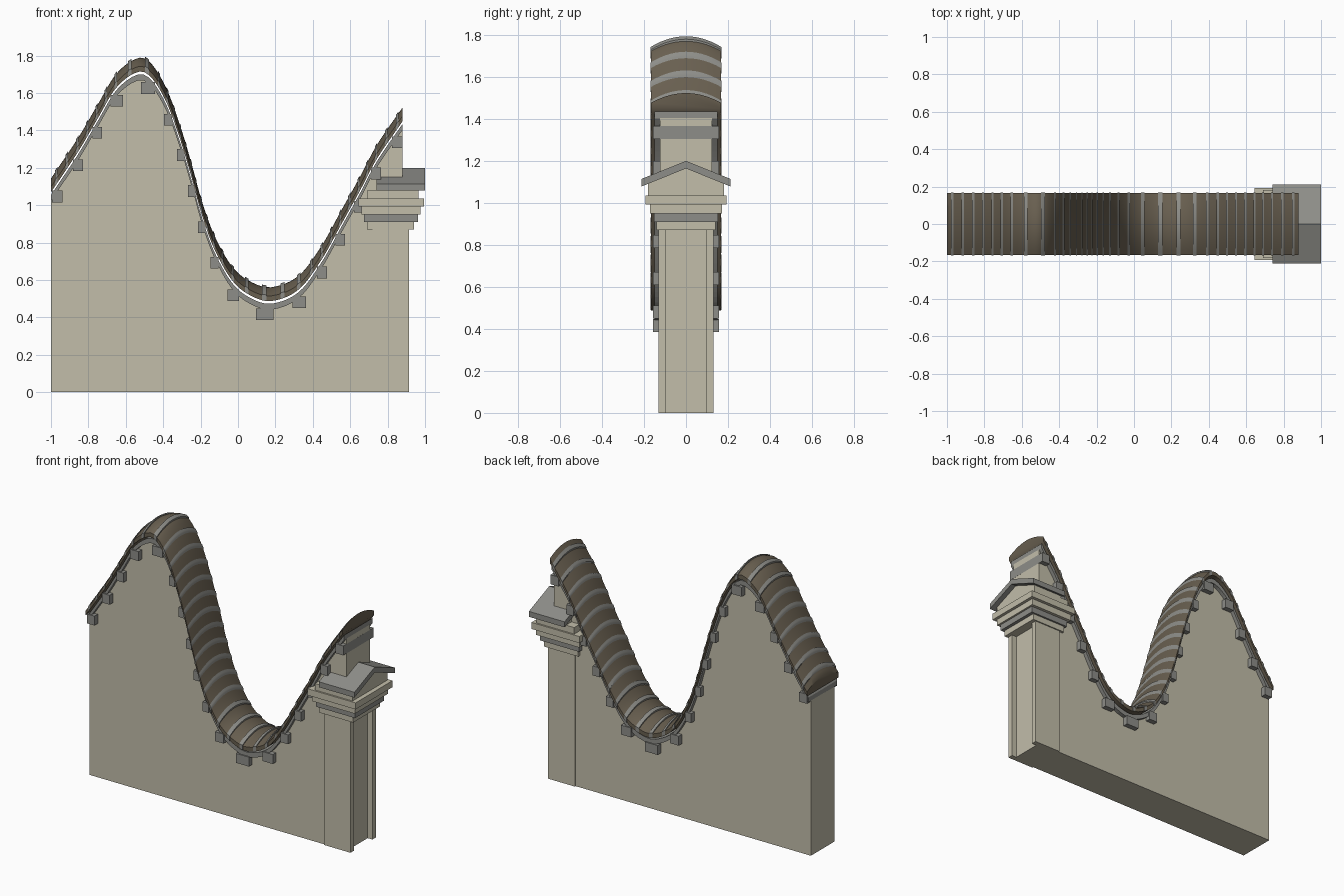
import bpy, bmesh, math

cube = bpy.data.objects.get("Cube")
if cube:
    bpy.data.objects.remove(cube, do_unlink=True)


def material(name, rgb):
    m = bpy.data.materials.new(name)
    m.use_nodes = True
    m.diffuse_color = (*rgb, 1)
    m.node_tree.nodes["Principled BSDF"].inputs["Base Color"].default_value = (*rgb, 1)
    return m


STONE = material("pale stone", (0.54, 0.51, 0.40))
GREY = material("grey stone", (0.27, 0.27, 0.25))
TILE = material("brown tile", (0.14, 0.115, 0.08))

# Height line of the wall top, from the low end to the pillar end
LINE = [(-1, 1.025), (-.85, 1.25), (-.75, 1.42), (-.65, 1.585), (-.53, 1.67),
        (-.46, 1.635), (-.38, 1.5), (-.31, 1.31), (-.25, 1.11), (-.195, .91),
        (-.126, .72), (-.024, .545), (.09, .462), (.19, .445), (.33, .51),
        (.45, .67), (.55, .85), (.65, 1.03), (.74, 1.2), (.88, 1.405)]


def tangent(i):
    a, b = LINE[max(i - 1, 0)], LINE[min(i + 1, len(LINE) - 1)]
    return (b[1] - a[1]) / (b[0] - a[0])


def height(x):
    """Smooth cubic through the height line."""
    i = 0
    while i < len(LINE) - 2 and x > LINE[i + 1][0]:
        i += 1
    (x0, z0), (x1, z1) = LINE[i], LINE[i + 1]
    d = x1 - x0
    t = (x - x0) / d
    s = 1 - t
    return (z0 * (1 + 2 * t) * s * s + z1 * t * t * (3 - 2 * t)
            + d * t * s * (s * tangent(i) - t * tangent(i + 1)))


# Arc-length table, used to space repeated parts evenly along the wall top
STEPS = 800
XS = [-1 + 1.88 * i / STEPS for i in range(STEPS + 1)]
ARC = [0]
for a, b in zip(XS, XS[1:]):
    ARC.append(ARC[-1] + math.hypot(b - a, height(b) - height(a)))
LENGTH = ARC[-1]


def x_at(dist):
    dist = min(max(dist, 0), LENGTH)
    i = 0
    while i < STEPS - 1 and ARC[i + 1] < dist:
        i += 1
    return XS[i] + (XS[i + 1] - XS[i]) * (dist - ARC[i]) / (ARC[i + 1] - ARC[i])


def loft(bm, rings):
    """Skin a list of closed cross-sections and cap both ends."""
    rows = [[bm.verts.new(p) for p in ring] for ring in rings]
    for r, s in zip(rows, rows[1:]):
        for j in range(len(r)):
            k = (j + 1) % len(r)
            bm.faces.new((r[j], r[k], s[k], s[j]))
    bm.faces.new(rows[0])
    bm.faces.new(rows[-1])


def finish(bm, name, mat, smooth=False):
    bmesh.ops.recalc_face_normals(bm, faces=bm.faces)
    mesh = bpy.data.meshes.new(name)
    bm.to_mesh(mesh)
    bm.free()
    mesh.materials.append(mat)
    if smooth:
        mesh.shade_smooth()
        mesh.set_sharp_from_angle(angle=math.radians(35))
    ob = bpy.data.objects.new(name, mesh)
    bpy.context.collection.objects.link(ob)
    return ob


def follow(bm, section, start, end, count):
    """Sweep a (y, z) section along the wall top between two distances."""
    xs = [x_at(start + (end - start) * i / count) for i in range(count + 1)]
    loft(bm, [[(x, y, height(x) + z) for y, z in section] for x in xs])


def prism(name, mat, section, x0, x1):
    bm = bmesh.new()
    loft(bm, [[(x, y, z) for y, z in section] for x in (x0, x1)])
    return finish(bm, name, mat)


def box_section(half, z0, z1):
    return [(-half, z0), (half, z0), (half, z1), (-half, z1)]


def barrel(half, base, side, top, n=14):
    """Flat-bottomed section with an arched top."""
    arch = []
    for i in range(n + 1):
        u = 1 - 2 * i / n
        arch.append((half * u, side + (top - side) * (1 - u * u)))
    return [(-half, base), (half, base)] + arch


# Wall body
bm = bmesh.new()
xs = [x_at(LENGTH * i / 110) for i in range(111)]
loft(bm, [[(x, -.124, 0), (x, .124, 0), (x, .124, height(x)), (x, -.124, height(x))] for x in xs])
finish(bm, "wall", STONE)

# Grey moulding under the tiles
bm = bmesh.new()
follow(bm, box_section(.15, -.002, .03), 0, LENGTH, 110)
finish(bm, "coping_moulding", GREY)

# Arched tile covering, with raised joint rings
bm = bmesh.new()
follow(bm, barrel(.166, .044, .072, .118), 0, LENGTH, 130)
finish(bm, "tile_covering", TILE, True)

bm = bmesh.new()
joints = round(LENGTH / .1)
for i in range(joints):
    mid = LENGTH * (i + .5) / joints
    follow(bm, barrel(.169, .046, .077, .128), mid - .012, mid + .012, 2)
finish(bm, "tile_joints", GREY, True)

# Blocks hanging below the moulding, narrower where the wall is steep
bm = bmesh.new()
blocks = 18
for i in range(blocks):
    s = .06 + (LENGTH - .11) * i / (blocks - 1)
    x = x_at(s)
    slope = (height(x + .01) - height(x - .01)) / .02
    w = max(.043 / math.hypot(1, slope), .016) + .004
    z = height(x) - .028
    loft(bm, [[(xx, y, zz) for y, zz in box_section(.158, z - .031, z + .031)] for xx in (x - w, x + w)])
finish(bm, "bracket_blocks", GREY)

# Pillar faces on both sides, leaving a recess in the end
for side, label in ((-1, "front"), (1, "back")):
    prism("pillar_" + label, STONE,
          [(side * .097, 0), (side * .132, 0), (side * .132, .88), (side * .097, .88)], .72, .915)

# Stepped pillar capital
for name, mat, half, z0, z1, x0, x1 in (
        ("capital_neck", STONE, .14, .87, .91, .69, .94),
        ("capital_band", GREY, .152, .91, .95, .675, .962),
        ("capital_step", STONE, .172, .95, .992, .66, .975),
        ("capital_ledge", STONE, .193, .992, 1.035, .645, .995),
        ("capital_block", STONE, .182, 1.035, 1.078, .69, .965)):
    prism(name, mat, box_section(half, z0, z1), x0, x1)

# Gable and pitched roof
prism("gable", STONE, [(-.182, 1.075), (.182, 1.075), (.182, 1.09), (0, 1.168), (-.182, 1.09)], .75, .965)
prism("gable_roof", GREY, [(-.212, 1.078), (0, 1.164), (.212, 1.078),
                           (.212, 1.114), (0, 1.2), (-.212, 1.114)], .74, 1)
